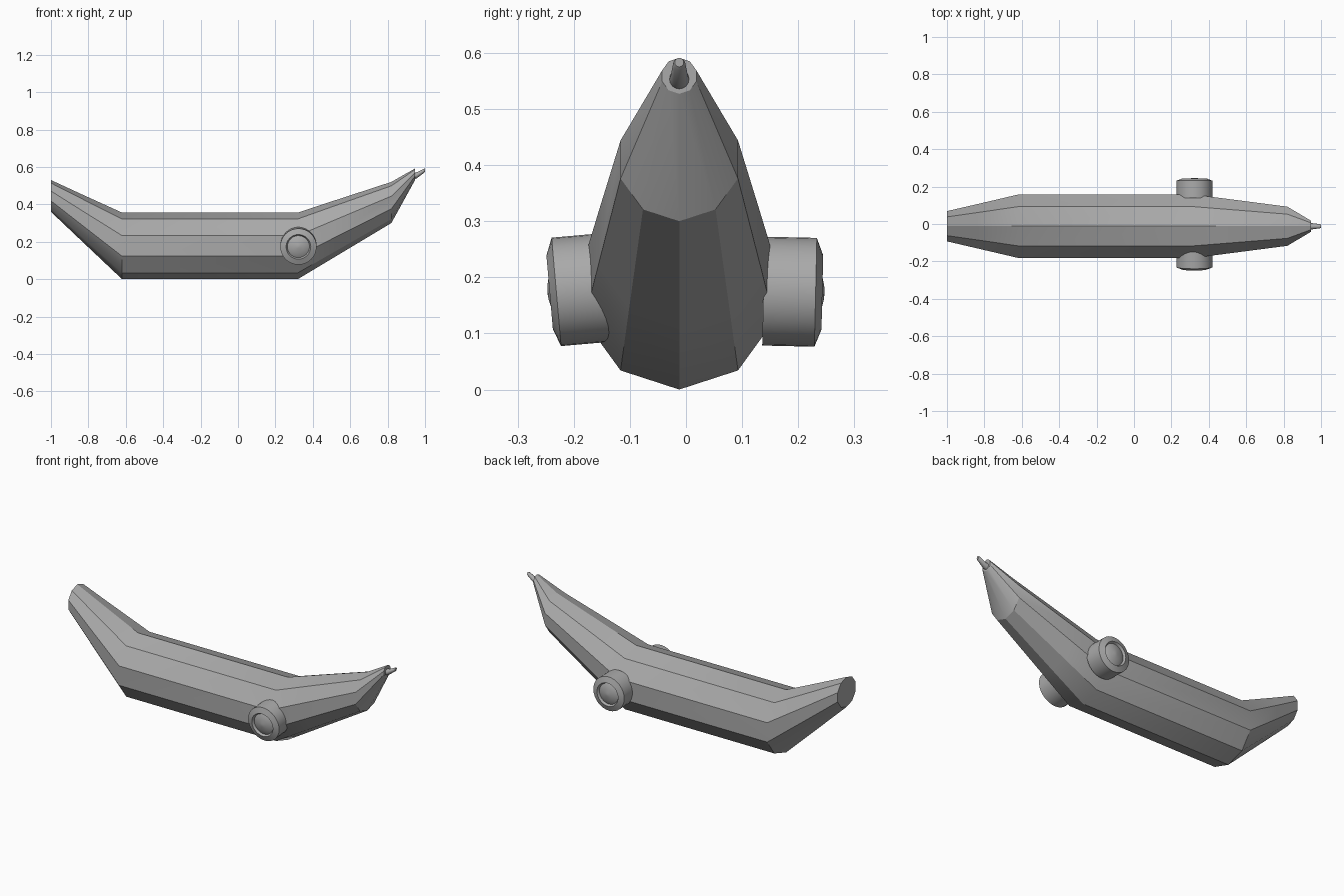
import bpy, bmesh, math
from mathutils import Matrix, Vector

old = bpy.data.objects.get("Cube")
if old:
    bpy.data.objects.remove(old)

grey = bpy.data.materials.new("plain grey")
grey.use_nodes = True
colour = (0.4, 0.4, 0.4, 1)
grey.diffuse_color = colour
grey.node_tree.nodes["Principled BSDF"].inputs["Base Color"].default_value = colour

MID_Y = -0.012


def loft(name, rings, sides, turn, cap_start=True, cap_end=True):
    """Skin rings of (along x, centre z, radius), facing +x, then move by turn."""
    bm = bmesh.new()
    loops = []
    for x, z, r in rings:
        loop = []
        for i in range(sides):
            a = math.tau * i / sides
            p = Vector((x, r * math.sin(a), z + r * math.cos(a)))
            loop.append(bm.verts.new(turn @ p))
        loops.append(loop)
    for a, b in zip(loops, loops[1:]):
        for i in range(sides):
            j = (i + 1) % sides
            bm.faces.new((a[i], a[j], b[j], b[i]))
    if cap_start:
        bm.faces.new(loops[0])
    if cap_end:
        bm.faces.new(loops[-1])
    bmesh.ops.recalc_face_normals(bm, faces=bm.faces)
    mesh = bpy.data.meshes.new(name)
    bm.to_mesh(mesh)
    bm.free()
    mesh.materials.append(grey)
    obj = bpy.data.objects.new(name, mesh)
    bpy.context.collection.objects.link(obj)
    bpy.ops.object.select_all(action='DESELECT')
    obj.select_set(True)
    bpy.context.view_layer.objects.active = obj
    bpy.ops.object.shade_smooth_by_angle(angle=math.radians(30))
    return obj


# Curved ten-sided hull
shift = Matrix.Translation((0, MID_Y, 0))
hull = [(-1, 0.445, 0.085), (-0.84, 0.332, 0.124), (-0.62, 0.178, 0.178),
        (0.32, 0.178, 0.178), (0.52, 0.271, 0.151), (0.82, 0.41, 0.11),
        (0.945, 0.559, 0.032)]
loft("body", hull, 10, shift)

# Pointed stem on the raised nose
loft("stem", [(0.94, 0.552, 0.018), (0.957, 0.556, 0.016), (0.995, 0.58, 0.011),
              (1, 0.583, 0.008)], 16, shift)

# Side wheels: chamfered drum, recessed face and shallow domed hub
drum = [(-0.1, 0.097), (-0.012, 0.097), (0, 0.066), (-0.012, 0.059)]
dome = [(-0.012, 0.059), (-0.006, 0.048), (-0.001, 0.03), (0.003, 0.012), (0.004, 0.002)]
for side, y, tilt, depth in (("right", -0.243, 5, -0.12), ("left", 0.243, 1.3, -0.105)):
    spin = math.copysign(math.pi / 2, y)
    place = (Matrix.Translation((0.323, y, 0.173)) @ Matrix.Rotation(spin, 4, 'Z')
             @ Matrix.Rotation(math.radians(tilt), 4, 'Y'))
    shell = [(depth, 0, drum[0][1])] + [(x, 0, r) for x, r in drum[1:]]
    loft(side + "_wheel", shell, 32, place, cap_end=False)
    loft(side + "_hub", [(x, 0, r) for x, r in dome], 32, place, cap_start=False)
